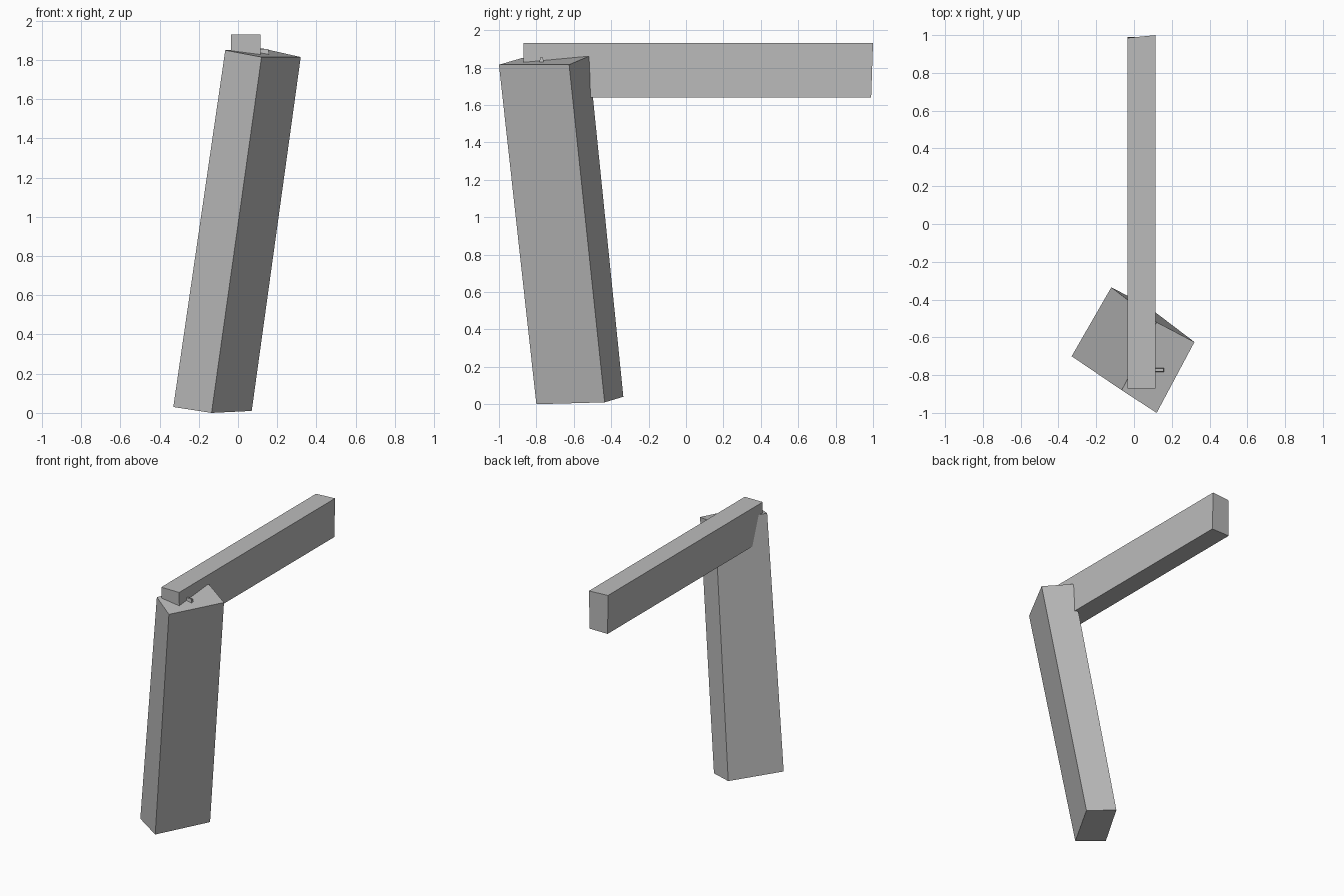
import bpy
import bmesh

cube = bpy.data.objects.get("Cube")
if cube:
    bpy.data.objects.remove(cube, do_unlink=True)

grey = bpy.data.materials.new("plain grey")
grey.use_nodes = True
colour = (0.5, 0.5, 0.5, 1)
grey.diffuse_color = colour
grey.node_tree.nodes["Principled BSDF"].inputs["Base Color"].default_value = colour


def prism(name, bottom, top):
    """Join a bottom ring and a top ring into a closed flat-sided solid."""
    bm = bmesh.new()
    low = [bm.verts.new(p) for p in bottom]
    high = [bm.verts.new(p) for p in top]
    bm.faces.new(low[::-1])
    bm.faces.new(high)
    n = len(low)
    for i in range(n):
        j = (i + 1) % n
        bm.faces.new((low[i], low[j], high[j], high[i]))
    bmesh.ops.recalc_face_normals(bm, faces=bm.faces)
    mesh = bpy.data.meshes.new(name)
    bm.to_mesh(mesh)
    bm.free()
    mesh.materials.append(grey)
    obj = bpy.data.objects.new(name, mesh)
    bpy.context.collection.objects.link(obj)
    return obj


def ring(x0, x1, y0, y1, z):
    return [(x0, y0, z), (x1, y0, z), (x1, y1, z), (x0, y1, z)]


# Leaning post, turned about its own axis
prism("leaning_post",
      [(-0.135, -0.80, 0), (0.07, -0.435, 0.01), (-0.12, -0.335, 0.04), (-0.33, -0.70, 0.03)],
      [(0.12, -1.0, 1.815), (0.32, -0.625, 1.815), (0.12, -0.52, 1.86), (-0.065, -0.88, 1.85)])

# Level beam set into the top of the post, its far end cut a little askew
beam_top = ring(-0.035, 0.115, -0.87, 1.0, 1.93)
beam_top[3] = (-0.035, 0.985, 1.93)
prism("level_beam", ring(-0.035, 0.115, -0.865, 0.99, 1.64), beam_top)

# Small chip of material where the beam meets the post
prism("joint_chip", ring(0.11, 0.16, -0.785, -0.76, 1.82), ring(0.11, 0.155, -0.78, -0.765, 1.855))
